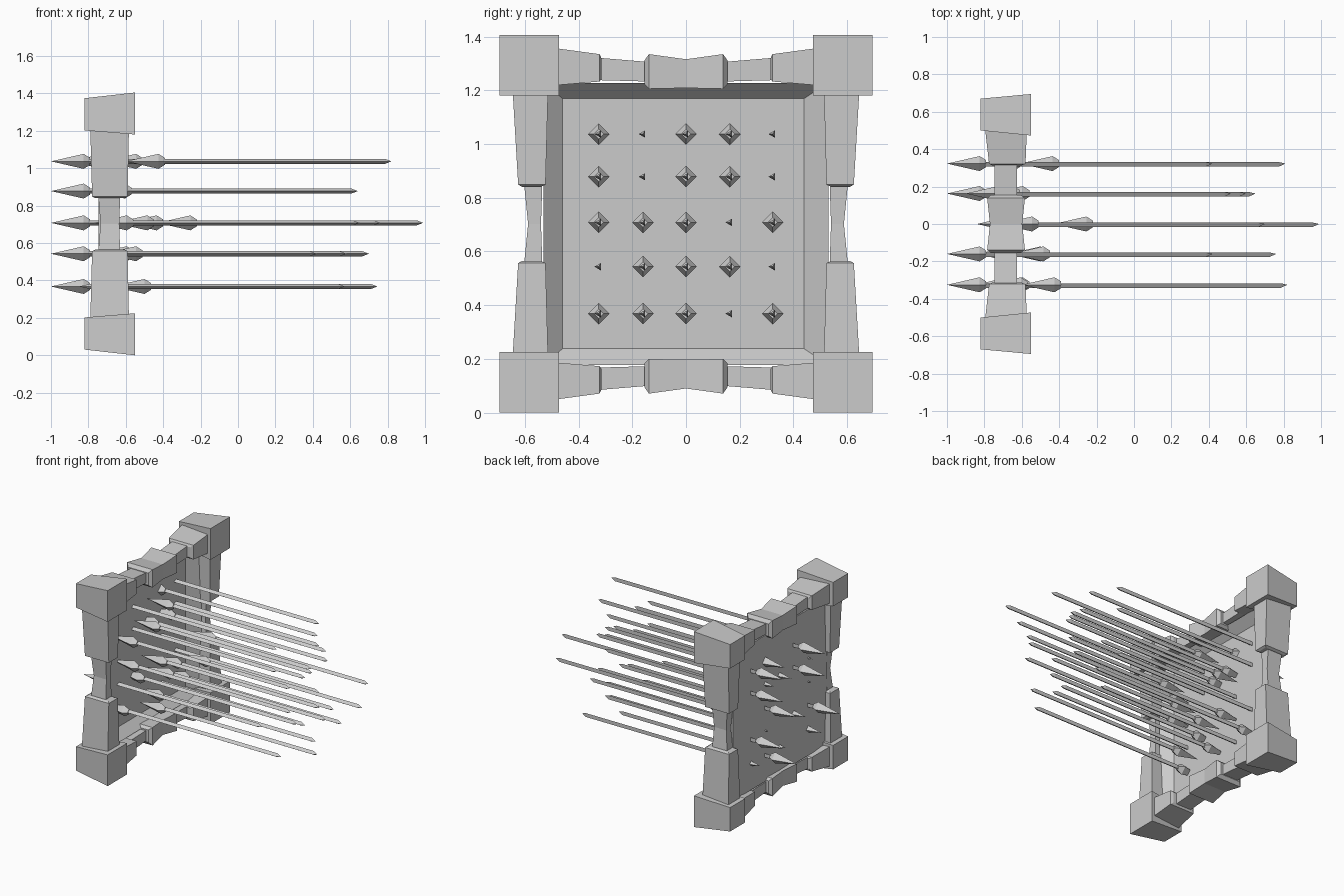
import bpy, bmesh, math

cube = bpy.data.objects.get("Cube")
if cube:
    bpy.data.objects.remove(cube, do_unlink=True)

MID = 0.7025  # height of the frame centre

stone = bpy.data.materials.new("stone_grey")
stone.use_nodes = True
GREY = (0.6, 0.6, 0.6, 1)
stone.diffuse_color = GREY
stone.node_tree.nodes["Principled BSDF"].inputs["Base Color"].default_value = GREY


def skin(name, rings):
    """Mesh joining matching rings of points, capped at both ends."""
    bm = bmesh.new()
    loops = [[bm.verts.new(p) for p in ring] for ring in rings]
    n = len(loops[0])
    for a, b in zip(loops, loops[1:]):
        for i in range(n):
            j = (i + 1) % n
            bm.faces.new((a[i], a[j], b[j], b[i]))
    bm.faces.new(loops[0])
    bm.faces.new(loops[-1])
    bmesh.ops.remove_doubles(bm, verts=bm.verts, dist=1e-5)
    bmesh.ops.recalc_face_normals(bm, faces=bm.faces)
    mesh = bpy.data.meshes.new(name)
    bm.to_mesh(mesh)
    bm.free()
    mesh.materials.append(stone)
    return mesh


def place(name, mesh, loc):
    obj = bpy.data.objects.new(name, mesh)
    obj.location = loc
    bpy.context.scene.collection.objects.link(obj)
    return obj


def block(name, axis, sections, sy=1, sz=1):
    """Loft of rectangles (position, a0, a1, b0, b1), mirrored by sy and sz."""
    rings = []
    for t, a0, a1, b0, b1 in sections:
        ring = []
        for a, b in ((a0, b0), (a1, b0), (a1, b1), (a0, b1)):
            x, y, z = {"x": (t, a, b), "y": (a, t, b), "z": (a, b, t)}[axis]
            ring.append((x, y * sy, z * sz))
        rings.append(ring)
    return place(name, skin(name, rings), (0, 0, MID))


def turned(name, sides, profile, phase):
    """Pointed prism along x from (x, radius) pairs."""
    angles = [phase + math.tau * i / sides for i in range(sides)]
    return skin(name, [[(x, r * math.cos(a), r * math.sin(a)) for a in angles]
                       for x, r in profile])


# Corner blocks and the stepped pieces next to them
for sy, side in ((1, "back"), (-1, "front")):
    for sz, level in ((1, "top"), (-1, "bottom")):
        tag = f"{level}_{side}"
        block(f"corner_block_{tag}", "x",
              [(-0.82, 0.5, 0.67, 0.5, 0.672), (-0.55, 0.473, 0.695, 0.478, 0.7025)], sy, sz)
        block(f"post_arm_{tag}", "z",
              [(0.138, -0.765, -0.605, 0.54, 0.61), (0.146, -0.78, -0.59, 0.523, 0.625),
               (0.52, -0.79, -0.583, 0.513, 0.647)], sy, sz)
        block(f"beam_arm_{tag}", "y",
              [(0.314, -0.76, -0.6, 0.54, 0.615), (0.322, -0.775, -0.58, 0.53, 0.632),
               (0.5, -0.795, -0.573, 0.515, 0.656)], sy, sz)
        block(f"beam_neck_{tag}", "y",
              [(0.14, -0.745, -0.625, 0.53, 0.603), (0.32, -0.745, -0.625, 0.535, 0.618)], sy, sz)

    # Waisted middle of each upright
    block(f"post_waist_{side}", "z",
          [(-0.15, -0.747, -0.63, 0.535, 0.603), (0, -0.735, -0.635, 0.54, 0.588),
           (0.15, -0.747, -0.63, 0.535, 0.603)], sy)

# Waisted middle of each horizontal beam
for sz, level in ((1, "top"), (-1, "bottom")):
    end = (0.155, -0.765, -0.605, 0.52, 0.608)
    rim = (0.138, -0.785, -0.583, 0.503, 0.632)
    block(f"beam_middle_{level}", "y",
          [(-end[0], *end[1:]), (-rim[0], *rim[1:]),
           (0, -0.77, -0.598, 0.506, 0.613), rim, end], 1, sz)

# Recessed wall panel with a sloping rim
block("wall_panel", "x",
      [(-0.745, -0.53, 0.53, -0.525, 0.525), (-0.66, -0.53, 0.53, -0.525, 0.525),
       (-0.725, -0.46, 0.44, -0.465, 0.467)])

# Spears: origin at the rear end, tip towards -x
shaft = turned("spear_shaft", 3, [(-1.24, 0.016), (-0.035, 0.016), (0, 0)], math.pi)
head = turned("spear_head", 4, [(-1.42, 0), (-1.245, 0.04), (-1.21, 0.018)], 0)

columns = (-0.325, -0.16, 0, 0.163, 0.323)
T = 0.42  # rear end of a spear that has gone right through
rows = {
    1.037: (0.82, T, 0.70, 0.52, T),
    0.878: (0.64, T, 0.58, 0.60, T),
    0.708: (0.65, 0.76, 0.99, T, 0.81),
    0.543: (T, 0.58, 0.70, 0.65, T),
    0.368: (0.57, 0.745, 0.62, T, 0.60),
}
for r, (z, ends) in enumerate(rows.items(), 1):
    for c, (y, x) in enumerate(zip(columns, ends), 1):
        place(f"spear_shaft_{r}_{c}", shaft, (x, y, z))
        place(f"spear_head_{r}_{c}", head, (x, y, z))
